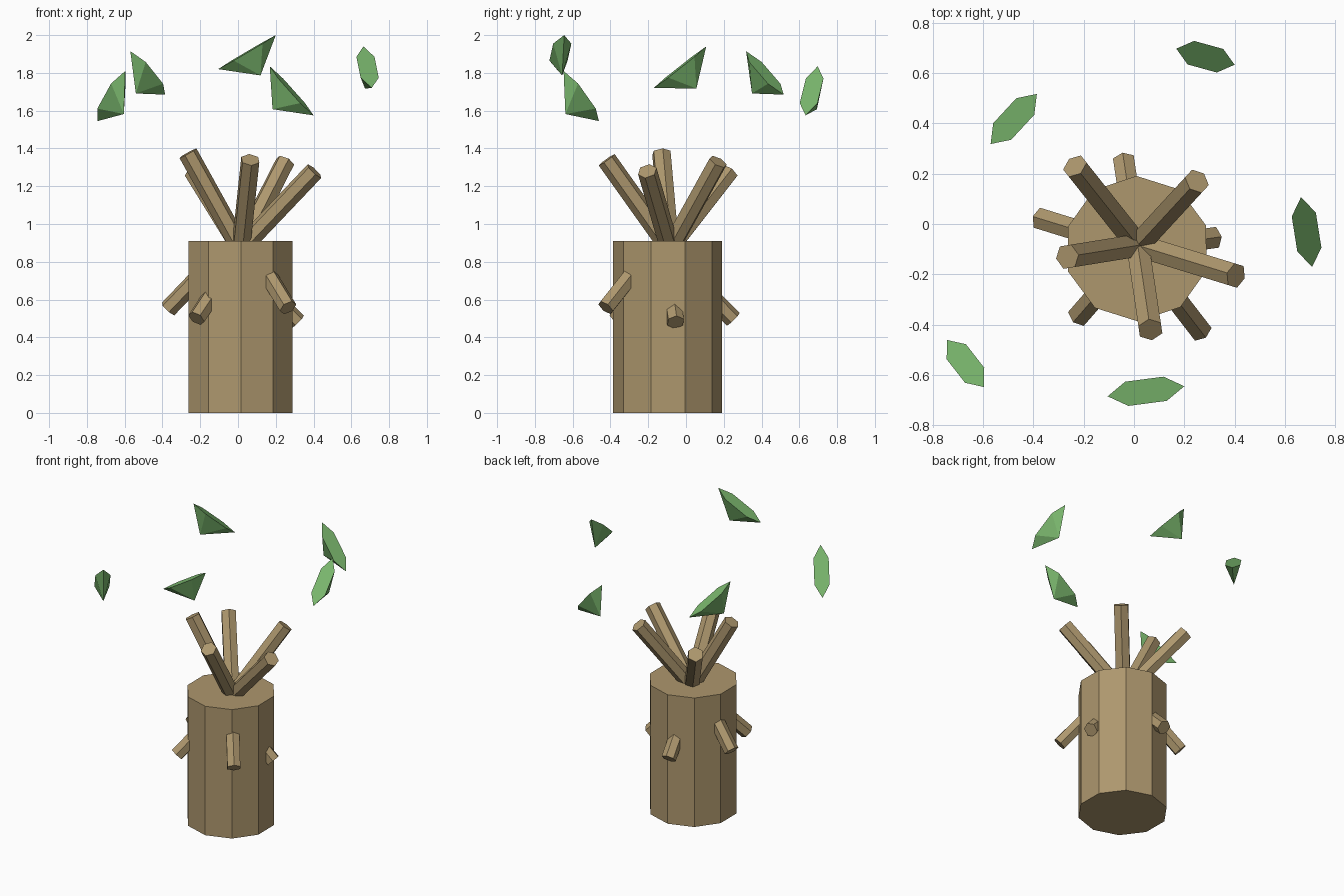
import bpy, bmesh
from math import cos, sin, radians, tau
from mathutils import Vector as V

if "Cube" in bpy.data.objects:
    bpy.data.objects.remove(bpy.data.objects["Cube"])


def material(name, rgb):
    m = bpy.data.materials.new(name)
    m.diffuse_color = (*rgb, 1)
    m.use_nodes = True
    m.node_tree.nodes["Principled BSDF"].inputs["Base Color"].default_value = m.diffuse_color
    return m


BARK = material("bark", (0.42, 0.31, 0.155))
GREEN = material("leaf_green", (0.19, 0.46, 0.15))


def ring(bm, c, u, v, n, start=0.0):
    return [bm.verts.new(c + u * cos(start + tau * i / n) + v * sin(start + tau * i / n))
            for i in range(n)]


def finish(name, bm, mat):
    bmesh.ops.recalc_face_normals(bm, faces=bm.faces)
    me = bpy.data.meshes.new(name)
    bm.to_mesh(me)
    bm.free()
    me.materials.append(mat)
    bpy.context.collection.objects.link(bpy.data.objects.new(name, me))


def frame(d):
    """Horizontal side vector and the vector square to both it and d."""
    side = V((0, 0, 1)).cross(d).normalized()
    return side, d.cross(side).normalized()


def prism(name, a, b, u, v, n, start=0.0):
    bm = bmesh.new()
    lo, hi = ring(bm, a, u, v, n, start), ring(bm, b, u, v, n, start)
    bm.faces.new(lo)
    bm.faces.new(hi)
    for i in range(n):
        j = (i + 1) % n
        bm.faces.new((lo[i], lo[j], hi[j], hi[i]))
    finish(name, bm, BARK)


def branch(name, a, b, r):
    side, up = frame((b - a).normalized())
    prism(name, a, b, up * r, side * r, 6)


def leaf(name, a, b):
    # stretched six-sided pyramid, flat face up, point down
    d = b - a
    side, up = frame(d.normalized())
    c = (a + b) / 2
    bm = bmesh.new()
    rim = ring(bm, c, d / 2, side * 0.056, 6)
    tip = bm.verts.new(c - up * 0.143)
    bm.faces.new(rim)
    for i in range(6):
        bm.faces.new((rim[i], rim[(i + 1) % 6], tip))
    finish(name, bm, GREEN)


# trunk
CX, CY, R = 0.0125, -0.098, 0.289
prism("trunk", V((CX, CY, 0)), V((CX, CY, 0.91)), V((R, 0, 0)), V((0, R, 0)), 10, radians(18.5))

# crown branches fanning from the trunk top
for i, e in enumerate([(-0.235, 0.23, 1.275), (0.25, 0.17, 1.33), (0.405, -0.205, 1.28),
                       (0.065, -0.42, 1.34), (-0.265, -0.13, 1.375)]):
    branch(f"crown_branch_{i + 1}", V((0.015, -0.085, 0.87)), V(e), 0.052)

# drooping stubs round the trunk, about 45 degrees down
for i, e in enumerate([(-0.37, 0.02, 0.55), (-0.04, 0.25, 0.495), (0.315, -0.055, 0.48),
                       (0.265, -0.425, 0.557), (-0.22, -0.365, 0.5)]):
    end = V(e)
    out = V((end.x - CX, end.y - CY, 0))
    run = out.length - 0.16
    branch(f"stub_{i + 1}", end - out.normalized() * run + V((0, 0, run)), end, 0.048)

# floating leaves, given by their two tips
for i, (a, b) in enumerate([((-0.105, -0.685, 1.82), (0.2, -0.645, 2.0)),
                            ((0.168, 0.697, 1.835), (0.40, 0.633, 1.575)),
                            ((-0.57, 0.318, 1.915), (-0.386, 0.517, 1.685)),
                            ((-0.743, -0.461, 1.545), (-0.597, -0.648, 1.81)),
                            ((0.664, 0.107, 1.94), (0.708, -0.171, 1.72))]):
    leaf(f"leaf_{i + 1}", V(a), V(b))
